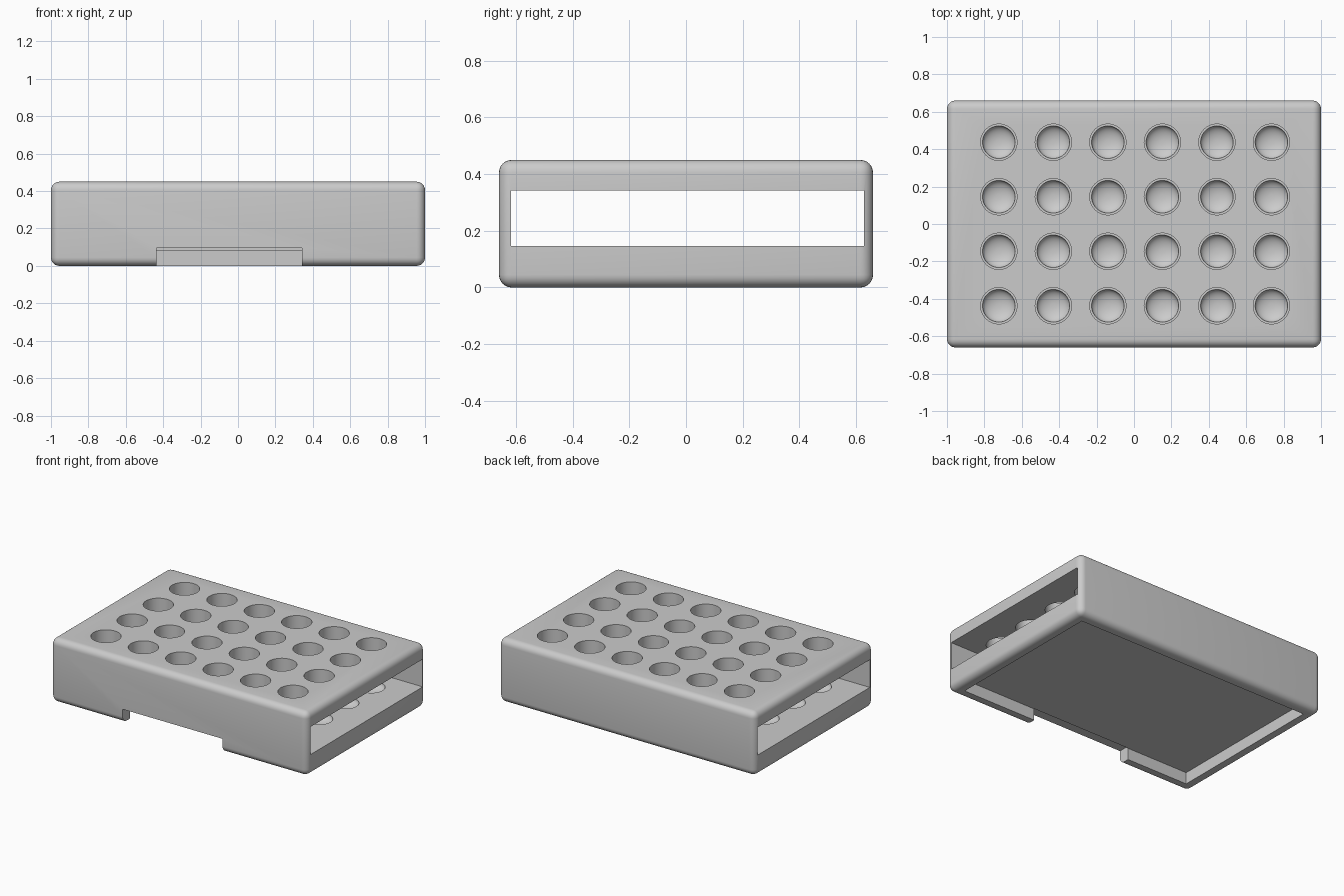
import bpy, bmesh, math

if "Cube" in bpy.data.objects:
    bpy.data.objects.remove(bpy.data.objects["Cube"])

L, W, H = 2.0, 1.32, 0.45          # outer size
R = 0.045                          # edge rounding
FLOOR, SLOT_LO, SLOT_HI = 0.082, 0.147, 0.342
PITCH, X_OFF = 0.2915, 0.006       # hole grid
CENTRES = [(X_OFF + (i - 2.5) * PITCH, (j - 1.5) * PITCH)
           for i in range(6) for j in range(4)]
SEG = 48


def to_object(name, bm):
    bmesh.ops.recalc_face_normals(bm, faces=bm.faces[:])
    mesh = bpy.data.meshes.new(name)
    bm.to_mesh(mesh)
    bm.free()
    obj = bpy.data.objects.new(name, mesh)
    bpy.context.collection.objects.link(obj)
    return obj


def box(name, x0, x1, y0, y1, z0, z1):
    bm = bmesh.new()
    bmesh.ops.create_cube(bm, size=1)
    for v in bm.verts:
        v.co = (x0 + (v.co.x + 0.5) * (x1 - x0),
                y0 + (v.co.y + 0.5) * (y1 - y0),
                z0 + (v.co.z + 0.5) * (z1 - z0))
    return to_object(name, bm)


def lathe_grid(name, profile):
    """Revolved solid (profile = radius, z from bottom to top) at every hole."""
    bm = bmesh.new()
    for cx, cy in CENTRES:
        rings = [[bm.verts.new((cx + r * math.cos(2 * math.pi * k / SEG),
                                cy + r * math.sin(2 * math.pi * k / SEG), z))
                  for k in range(SEG)] for r, z in profile]
        for a, b in zip(rings, rings[1:]):
            for k in range(SEG):
                n = (k + 1) % SEG
                bm.faces.new((a[k], a[n], b[n], b[k]))
        bm.faces.new(rings[0][::-1])
        bm.faces.new(rings[-1])
    return to_object(name, bm)


# Rounded block
rack = box("tube_rack", -L / 2, L / 2, -W / 2, W / 2, 0, H)
bevel = rack.modifiers.new("rounding", 'BEVEL')
bevel.width, bevel.segments = R, 6

# Bowl profile for the dimples in the lower shelf
bowl = [(0.087 * math.sin(t), SLOT_LO - 0.045 * math.cos(t))
        for t in (math.radians(9 * k) for k in range(1, 11))]
bowl.append((0.087, SLOT_LO + 0.05))

cutters = [
    box("side_slot", -1.2, 1.2, -0.618, 0.628, SLOT_LO, SLOT_HI),
    box("base_recess", -0.92, 0.92, -0.58, 0.58, -0.1, FLOOR),
    box("front_notch", -0.437, 0.342, -0.8, -0.578, -0.1, 0.097),
    lathe_grid("top_holes", [(0.097, 0.25), (0.097, 0.55)]),
    lathe_grid("shelf_dimples", bowl),
]
for c in cutters:
    c.hide_render = True
    m = rack.modifiers.new(c.name, 'BOOLEAN')
    m.operation, m.solver, m.object = 'DIFFERENCE', 'EXACT', c

# Bake the cuts, drop the cutters, shade smooth
bpy.ops.object.select_all(action='DESELECT')
rack.select_set(True)
bpy.context.view_layer.objects.active = rack
for m in list(rack.modifiers):
    bpy.ops.object.modifier_apply(modifier=m.name)
for c in cutters:
    bpy.data.objects.remove(c)
bpy.ops.object.shade_smooth_by_angle(angle=math.radians(30))
